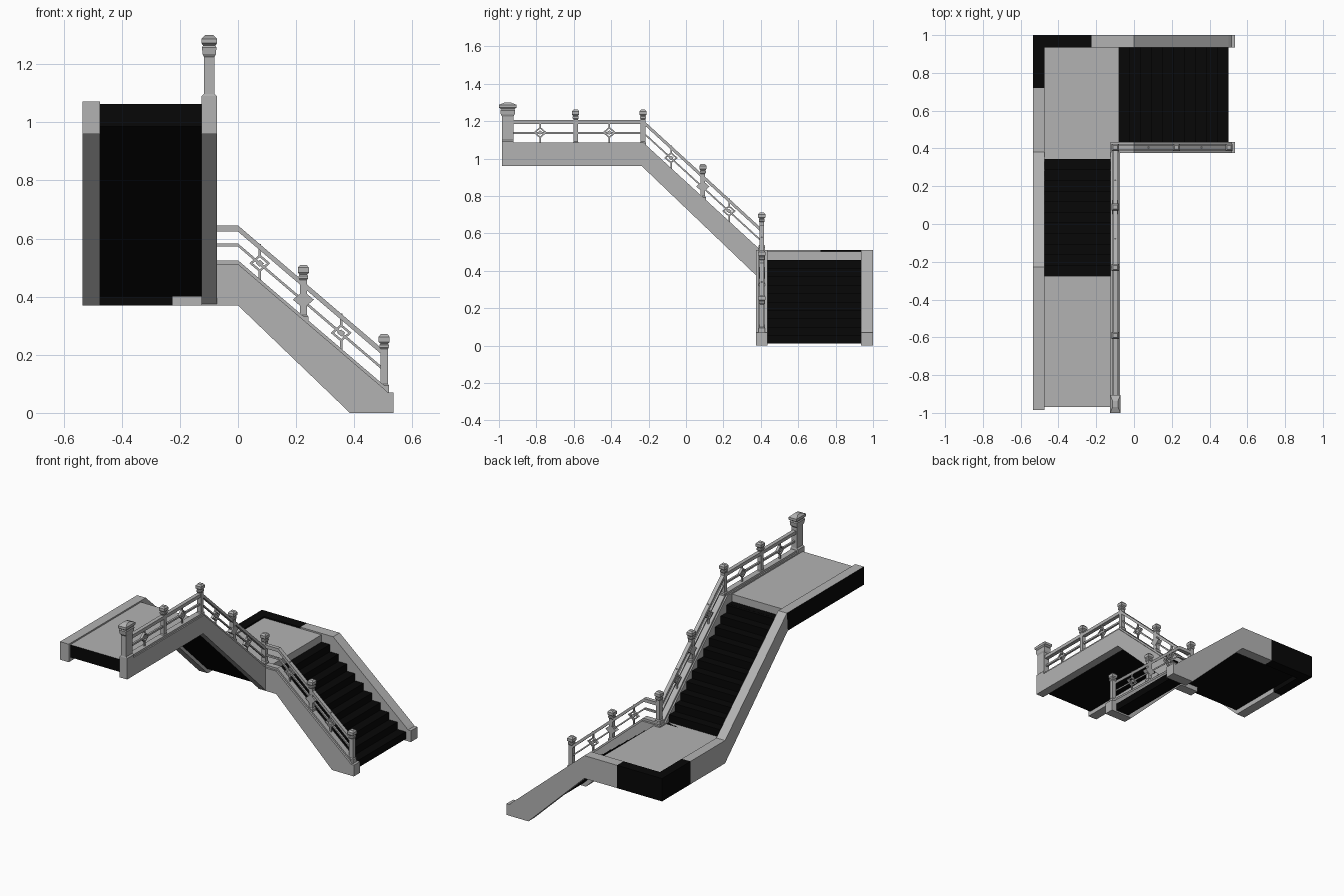
import bpy, bmesh
from mathutils import Vector

cube = bpy.data.objects.get("Cube")
if cube:
    bpy.data.objects.remove(cube)


def material(name, rgb):
    m = bpy.data.materials.new(name)
    m.use_nodes = True
    m.diffuse_color = (*rgb, 1)
    node = m.node_tree.nodes["Principled BSDF"]
    node.inputs["Base Color"].default_value = (*rgb, 1)
    node.inputs["Roughness"].default_value = 0.8
    return m


STONE = material("grey stone", (0.45, 0.45, 0.45))
DARK = material("black stone", (0.002, 0.002, 0.002))


def finish(name, bm, mat, dark_side=None):
    """Turn a bmesh into an object; faces looking along dark_side become black."""
    bmesh.ops.recalc_face_normals(bm, faces=bm.faces)
    bm.normal_update()
    if dark_side:
        for f in bm.faces:
            f.material_index = int(f.normal.dot(Vector(dark_side)) > 0.9)
    me = bpy.data.meshes.new(name)
    bm.to_mesh(me)
    bm.free()
    me.materials.append(mat)
    if dark_side:
        me.materials.append(DARK)
    ob = bpy.data.objects.new(name, me)
    bpy.context.collection.objects.link(ob)
    return ob


def prism(name, pts, axis, lo, hi, mat=STONE, dark_side=None):
    """Extrude a (run, height) outline along the x or y axis."""
    def place(u, d, z):
        return (d, u, z) if axis == "x" else (u, d, z)
    bm = bmesh.new()
    a = [bm.verts.new(place(u, lo, z)) for u, z in pts]
    b = [bm.verts.new(place(u, hi, z)) for u, z in pts]
    bm.faces.new(a)
    bm.faces.new(b[::-1])
    for i in range(len(pts)):
        j = (i + 1) % len(pts)
        bm.faces.new((a[i], b[i], b[j], a[j]))
    return finish(name, bm, mat, dark_side)


def box(name, x, y, z, mat=STONE, dark_side=None):
    outline = [(x[0], z[0]), (x[1], z[0]), (x[1], z[1]), (x[0], z[1])]
    return prism(name, outline, "y", y[0], y[1], mat, dark_side)


def loft(name, cx, cy, rings):
    """Stack rectangular rings (half x, half y, z) into a post."""
    bm = bmesh.new()
    loops = [[bm.verts.new((cx + sx * hx, cy + sy * hy, z))
              for sx, sy in ((-1, -1), (1, -1), (1, 1), (-1, 1))]
             for hx, hy, z in rings]
    bm.faces.new(loops[0])
    bm.faces.new(loops[-1])
    for a, b in zip(loops, loops[1:]):
        for i in range(4):
            j = (i + 1) % 4
            bm.faces.new((a[i], a[j], b[j], b[i]))
    return finish(name, bm, STONE)


def post(name, cx, cy, base):
    top = base + 0.19
    profile = [(0.017, base - 0.025), (0.017, base + 0.012), (0.0125, base + 0.018),
               (0.0125, top - 0.052), (0.016, top - 0.047), (0.016, top - 0.038),
               (0.013, top - 0.034), (0.019, top - 0.027), (0.019, top - 0.01),
               (0.011, top)]
    loft(name, cx, cy, [(h, h, z) for h, z in profile])


def rail(name, path, axis, centre, offset, thick, half):
    """Bar that follows the stringer line at a given height above it."""
    low = [(u, z + offset) for u, z in path]
    high = [(u, z + offset + thick) for u, z in reversed(path)]
    prism(name, low + high, axis, centre - half, centre + half)


def diamond(name, u, z, axis, centre, r, half):
    pts = [(u - r, z), (u, z - r * 0.85), (u + r, z), (u, z + r * 0.85)]
    return prism(name, pts, axis, centre - half, centre + half)


def diamond_frame(name, u, z, axis, centre):
    """Open diamond with a small solid one in its middle."""
    r, k = 0.036, 0.68
    corners = [(-r, 0), (0, -r * 0.85), (r, 0), (0, r * 0.85)]
    for i in range(4):
        (a, b), (c, d) = corners[i], corners[(i + 1) % 4]
        bar = [(a, b), (c, d), (c * k, d * k), (a * k, b * k)]
        prism(name + "_bar", [(u + p, z + q) for p, q in bar], axis,
              centre - 0.008, centre + 0.008)
    diamond(name + "_centre", u, z, axis, centre, 0.014, 0.007)
    for s in (-1, 1):
        mid = z + s * 0.046
        prism(name + "_stem", [(u - 0.004, mid - 0.02), (u + 0.004, mid - 0.02),
                               (u + 0.004, mid + 0.02), (u - 0.004, mid + 0.02)],
              axis, centre - 0.005, centre + 0.005)


def height_on(path, u):
    for (a, za), (b, zb) in zip(path, path[1:]):
        if a <= u <= b:
            return za + (zb - za) * (u - a) / (b - a)
    return path[-1][1]


def railing(name, path, axis, centre, posts, frames, plates):
    rail(name + "_base_rail", path, axis, centre, -0.004, 0.017, 0.018)
    rail(name + "_middle_rail", path, axis, centre, 0.06, 0.011, 0.006)
    rail(name + "_top_rail", path, axis, centre, 0.112, 0.021, 0.012)
    for u in posts:
        x, y = (centre, u) if axis == "x" else (u, centre)
        post(name + "_post", x, y, height_on(path, u))
    for u in frames:
        diamond_frame(name + "_diamond", u, height_on(path, u) + 0.067, axis, centre)
    for u in plates:
        diamond(name + "_post_plate", u, height_on(path, u) + 0.07, axis, centre, 0.036, 0.014)


def stairs(name, axis, lo, hi, start, end, z0, z1, treads, underside):
    """Stepped outline from the foot (start) to the head (end), closed by the underside."""
    rise, run = (z1 - z0) / (treads + 1), (end - start) / treads
    pts = [(start, z0)]
    for i in range(treads):
        z = z0 + rise * (i + 1)
        pts += [(start + run * i, z), (start + run * (i + 1), z)]
    prism(name, pts + underside, axis, lo, hi, DARK)


FLOOR, CURB = 0.503, 0.512
TOP_FLOOR, TOP_CURB = 1.063, 1.072

# Lower flight: steps and two side stringers
stairs("lower_steps", "y", 0.43, 0.94, 0.5, -0.08, 0.01, FLOOR, 10,
       [(-0.08, 0.40), (0.0, 0.40), (0.41, 0.01)])
slope = [(0, 0.37), (0.385, 0), (0.535, 0), (0.535, 0.07), (0.515, 0.07),
         (0.5, 0.085), (0, CURB)]
prism("lower_front_stringer", [(-0.125, 0.37)] + slope + [(-0.125, CURB)], "y", 0.375, 0.435)
prism("lower_back_stringer", [(-0.225, 0.37)] + slope + [(-0.225, CURB)], "y", 0.935, 1)

# Middle landing with its black corner curb
box("landing_floor", (-0.475, -0.08), (0.345, 0.935), (0.457, FLOOR))
box("landing_underside", (-0.475, -0.08), (0.375, 0.935), (0.40, 0.457), DARK)
box("landing_back_corner", (-0.535, -0.225), (0.935, 1), (0.37, CURB), DARK)
box("landing_side_corner", (-0.535, -0.475), (0.72, 0.935), (0.37, CURB), DARK)
box("landing_side_curb", (-0.535, -0.475), (0.38, 0.72), (0.37, CURB))

# Upper flight
stairs("upper_steps", "x", -0.475, -0.125, 0.345, -0.275, FLOOR, TOP_FLOOR, 11,
       [(-0.275, 0.985), (-0.237, 0.985), (0.375, 0.40), (0.375, FLOOR)])
incline = [(-0.237, 0.96), (0.38, 0.37), (0.38, CURB), (-0.228, TOP_CURB)]
prism("upper_outer_stringer", incline, "x", -0.535, -0.475)
prism("upper_inner_stringer", [(-0.985, 0.96)] + incline + [(-0.985, TOP_CURB)],
      "x", -0.125, -0.073)

# Top landing
prism("top_outer_curb", [(-0.985, 0.96), (-0.237, 0.96), (-0.228, TOP_CURB), (-0.985, TOP_CURB)],
      "x", -0.535, -0.475, STONE, (-1, 0, 0))
box("top_floor", (-0.475, -0.125), (-0.97, -0.275), (1.017, TOP_FLOOR), STONE, (0, -1, 0))
box("top_underside", (-0.475, -0.125), (-0.97, -0.237), (0.985, 1.017), DARK)

# Railings
railing("lower_railing", [(-0.1, CURB), (0, CURB), (0.505, 0.08)], "y", 0.405,
        [0.225, 0.503], [0.075, 0.355], [0.225])
railing("upper_railing", [(-0.94, TOP_CURB), (-0.228, TOP_CURB), (0.405, CURB - 0.02)], "x", -0.099,
        [-0.59, -0.23, 0.09], [-0.78, -0.41, -0.08, 0.23], [0.09])
post("corner_post", -0.099, 0.405, CURB + 0.01)

# Large end post with a stepped cap
loft("end_post", -0.099, -0.953, [
    (0.026, 0.032, 1.06), (0.026, 0.032, 1.09), (0.018, 0.03, 1.098), (0.018, 0.03, 1.225),
    (0.023, 0.037, 1.235), (0.025, 0.04, 1.258), (0.021, 0.036, 1.264),
    (0.027, 0.047, 1.272), (0.027, 0.047, 1.287), (0.014, 0.015, 1.3)])
